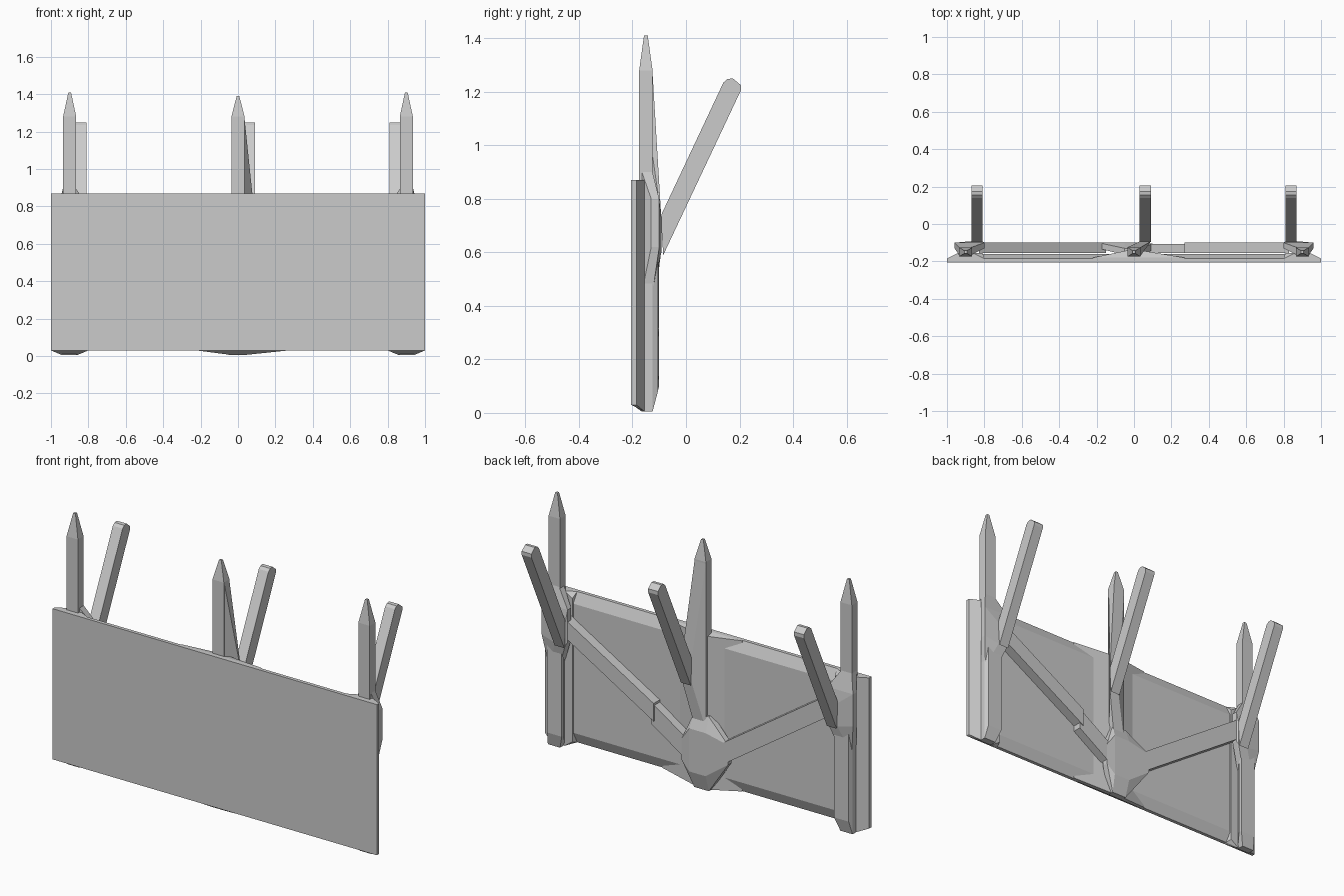
import bpy, bmesh

if "Cube" in bpy.data.objects:
    bpy.data.objects.remove(bpy.data.objects["Cube"])


def hull(name, points):
    """Flat-shaded convex part from a few corner points."""
    bm = bmesh.new()
    for p in points:
        bm.verts.new(p)
    res = bmesh.ops.convex_hull(bm, input=bm.verts[:])
    loose = {g for g in res["geom_interior"] + res["geom_unused"]
             if isinstance(g, bmesh.types.BMVert)}
    bmesh.ops.delete(bm, geom=[v for v in loose if v.is_valid], context='VERTS')
    bmesh.ops.dissolve_limit(bm, angle_limit=0.01, verts=bm.verts[:], edges=bm.edges[:])
    bmesh.ops.recalc_face_normals(bm, faces=bm.faces[:])
    me = bpy.data.meshes.new(name)
    bm.to_mesh(me)
    bm.free()
    ob = bpy.data.objects.new(name, me)
    bpy.context.collection.objects.link(ob)
    return ob


def box(x0, x1, y0, y1, z0, z1):
    return [(x, y, z) for x in (x0, x1) for y in (y0, y1) for z in (z0, z1)]


def extrude_x(profile, x0, x1):
    return [(x, y, z) for x in (x0, x1) for y, z in profile]


def stake(cx, z0, z1, tip):
    """Square stake with a slightly rounded point."""
    return (box(cx - .035, cx + .035, -.175, -.125, z0, z1)
            + box(cx - .007, cx + .007, -.157, -.143, tip, tip))


def brace(name, a, b, half, y0=-.155, y1=-.1):
    """Diagonal strip between two (x, z) ends, cut vertically."""
    hull(name, [(x, y, z + d) for x, z in (a, b)
                for y in (y0, y1) for d in (-half, half)])


# Main board with chamfered back edges
hull("board", box(-1, 1, -.205, -.185, .03, .87) + box(-.8, .8, -.16, -.16, .09, .81))

# Thickened middle of the board
hull("board_middle", box(-.22, .27, -.2, -.18, .03, .87)
     + box(-.03, .03, -.165, -.14, .005, .86))

# Leaning beam profile (y, z)
beam = [(-.085, .59), (-.095, .735), (.14, 1.235), (.155, 1.248),
        (.175, 1.25), (.205, 1.225), (.205, 1.205)]

for s, side in ((-1, "left"), (1, "right")):
    # End stakes
    hull(side + "_stake", stake(s * .9, .4, 1.28, 1.41))
    # Board ends sloping into the posts
    hull(side + "_board_end", box(s * .8, s, -.205, -.185, .03, .87)
         + box(s * .86, s * .94, -.155, -.155, .005, .87)
         + box(s * .81, s * .94, -.155, -.155, .04, .84))
    # Lower posts
    hull(side + "_post", box(s * .865, s * .94, -.165, -.125, .005, .87)
         + box(s * .84, s * .93, -.125, -.105, .08, .78))
    # Joint where beam, brace and stake meet
    hull(side + "_joint", box(s * .87, s * .935, -.165, -.125, .45, .9)
         + box(s * .8, s * .96, -.13, -.1, .62, .8)
         + box(s * .81, s * .87, -.092, -.092, .6, .73))
    # Leaning beam
    hull(side + "_beam", extrude_x(beam, s * .81, s * .87))

# Middle stake, spreading towards its beam
hull("middle_stake", stake(0, .2, 1.28, 1.39))
hull("middle_stake_web", box(-.035, .035, -.17, -.125, .35, 1.27)
     + box(.03, .09, -.093, -.093, .6, .74))
hull("middle_beam", extrude_x(beam, .03, .09))

# Hub at the foot of the middle stake
hull("hub", box(-.05, .04, -.165, -.13, .005, .42)
     + box(-.19, .05, -.13, -.1, .2, .31)
     + box(-.05, .05, -.125, -.1, .1, .34)
     + box(.05, .1, -.14, -.105, .15, .27))

# Diagonal braces
brace("left_brace", (-.83, .71), (-.15, .25), .06)
brace("right_brace_upper", (.83, .7), (.27, .37), .05)
brace("right_brace_lower", (.29, .36), (.03, .19), .06, y1=-.106)
